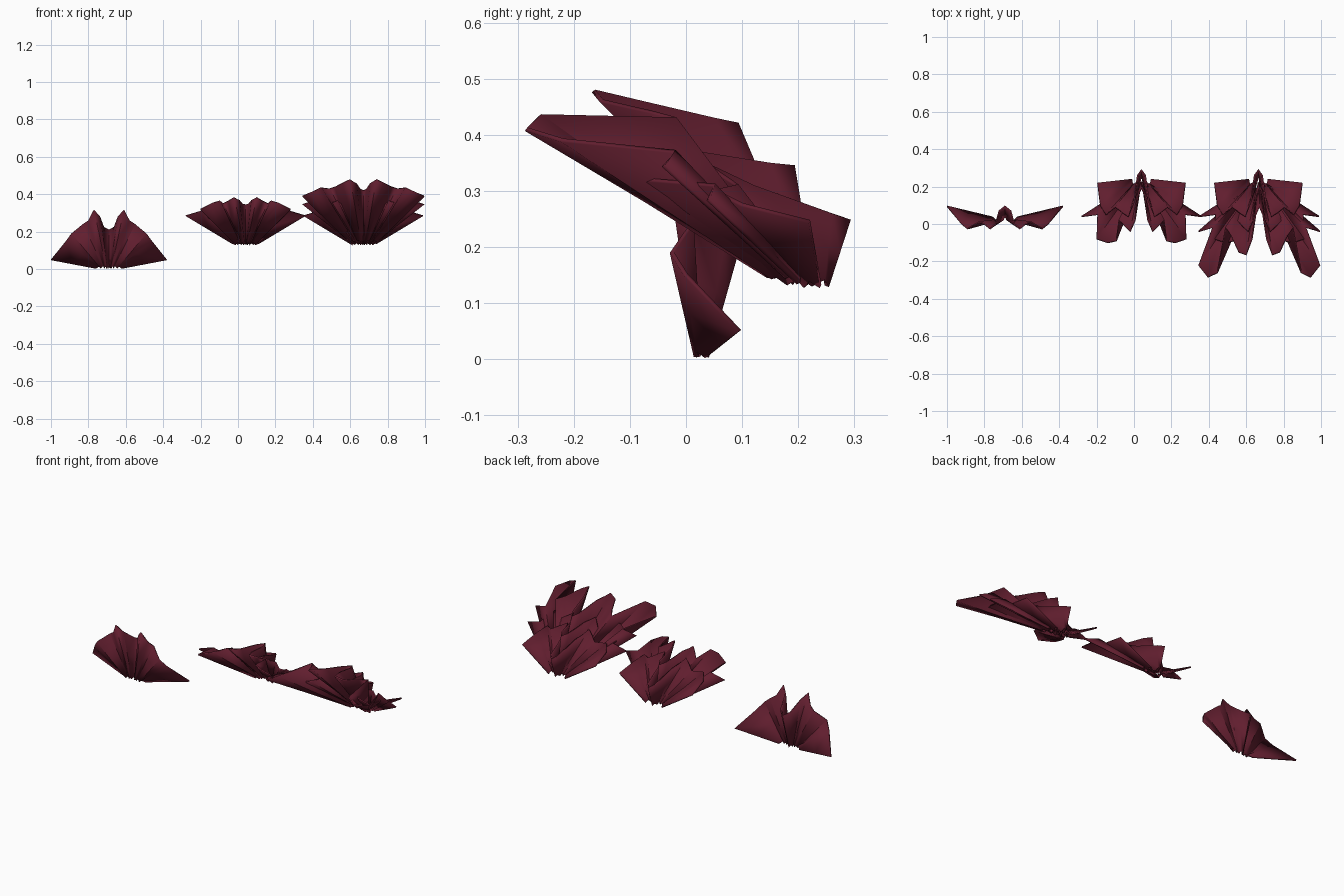
import bpy

if "Cube" in bpy.data.objects:
    bpy.data.objects.remove(bpy.data.objects["Cube"])

mat = bpy.data.materials.new("dark_red_cloth")
mat.diffuse_color = (0.12, 0.013, 0.028, 1)
mat.use_nodes = True
mat.node_tree.nodes["Principled BSDF"].inputs["Base Color"].default_value = mat.diffuse_color

# Half outlines of the outer pleat edge, centre to tip: (x offset, y, z)
UPRIGHT = [(0, .095, .21), (.03, .07, .225), (.05, 0, .28), (.08, -.025, .318), (.11, 0, .26),
           (.14, .01, .24), (.20, -.025, .19), (.23, 0, .15), (.31, .095, .05)]
REAR = [(0, .29, .25), (.02, .26, .26), (.04, .12, .31), (.07, .04, .345), (.10, .06, .33),
        (.14, .09, .31), (.19, .05, .30), (.22, .10, .275), (.235, .22, .245)]
MIDDLE = [(0, .19, .345), (.02, .15, .35), (.035, .02, .37), (.06, -.04, .382), (.09, -.01, .365),
          (.12, .02, .35), (.135, -.09, .365), (.18, -.10, .35), (.24, -.08, .32),
          (.235, .05, .31), (.32, .04, .285)]
FRONT = [(0, .09, .42), (.02, .05, .43), (.04, -.08, .46), (.07, -.165, .478), (.11, -.15, .46),
         (.15, -.06, .44), (.18, -.02, .43), (.225, -.26, .435), (.275, -.285, .41),
         (.325, -.22, .39), (.25, -.02, .37), (.325, -.04, .345)]


def pleated_fan(name, cx, base_y, base_z, half):
    """Pleated cloth fan: mirrored outer edge gathered to a small zigzag base."""
    outer = [(-x, y, z) for x, y, z in half[:0:-1]] + half
    n = len(outer)
    mid_y = sum(p[1] for p in outer) / n
    rows = []
    for t in (0, .5, 1):
        for i, (x, y, z) in enumerate(outer):
            bx = x * .22
            by = base_y + (y - mid_y) * .16
            bz = base_z + (.012 if i % 2 else 0)
            rows.append((cx + bx + (x - bx) * t, by + (y - by) * t, bz + (z - bz) * t))
    faces = [(r * n + i, r * n + i + 1, (r + 1) * n + i + 1, (r + 1) * n + i)
             for r in range(2) for i in range(n - 1)]
    me = bpy.data.meshes.new(name)
    me.from_pydata(rows, [], faces)
    me.materials.append(mat)
    ob = bpy.data.objects.new(name, me)
    bpy.context.collection.objects.link(ob)
    thick = ob.modifiers.new("thickness", 'SOLIDIFY')
    thick.thickness = .008
    thick.offset = 0
    bpy.ops.object.select_all(action='DESELECT')
    ob.select_set(True)
    bpy.context.view_layer.objects.active = ob
    bpy.ops.object.shade_smooth_by_angle(angle=.5)


# Single upright fan on the left
pleated_fan("upright_fan", -.69, .025, .004, UPRIGHT)

# Two-layer leaning cluster in the middle
pleated_fan("double_fan_rear", .04, .225, .13, REAR)
pleated_fan("double_fan_front", .04, .195, .135, MIDDLE)

# Three-layer leaning cluster on the right
pleated_fan("triple_fan_rear", .665, .225, .13, REAR)
pleated_fan("triple_fan_middle", .67, .195, .135, MIDDLE)
pleated_fan("triple_fan_front", .67, .17, .145, FRONT)
